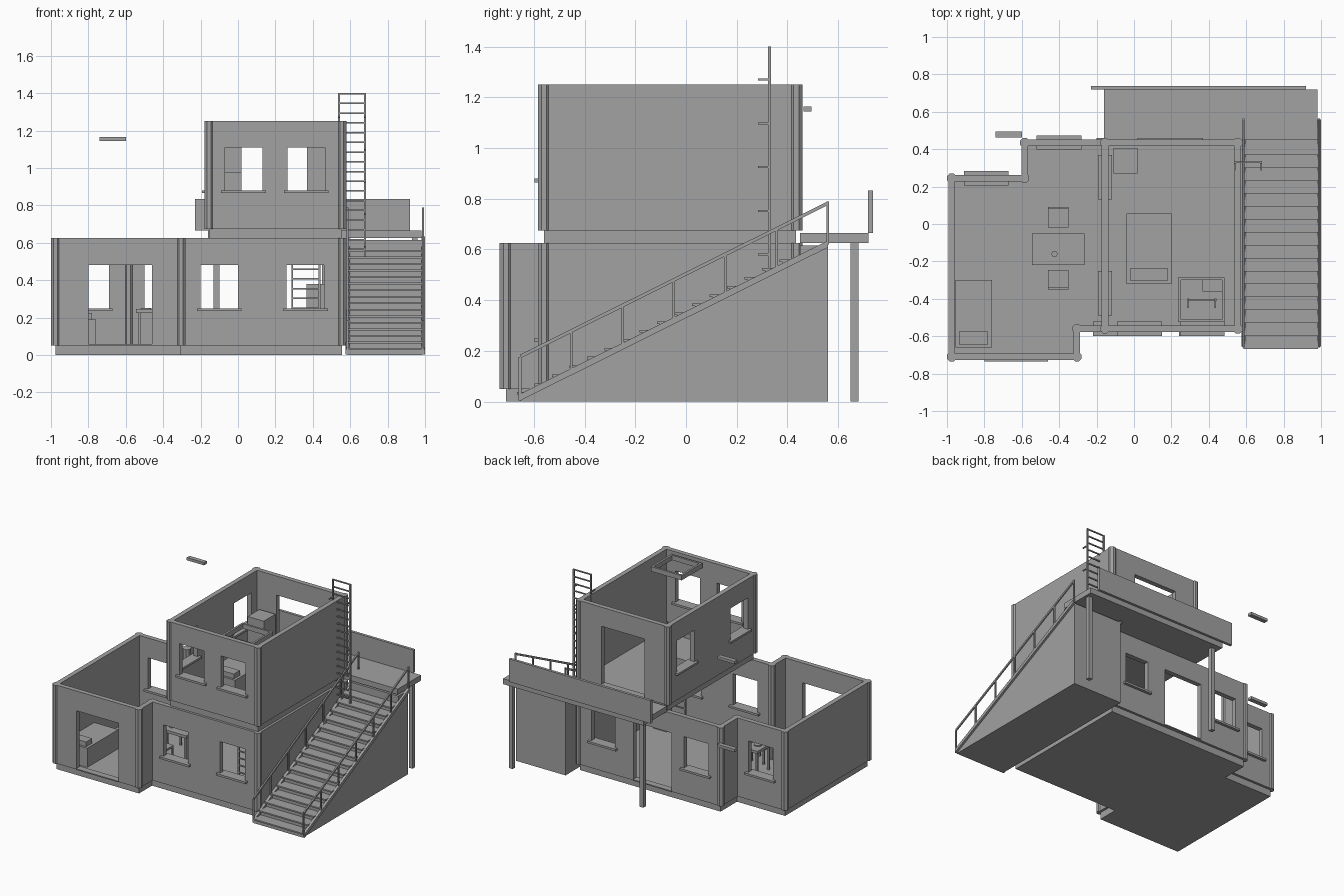
import bpy, bmesh, math
from mathutils import Matrix, Vector

cube = bpy.data.objects.get("Cube")
if cube:
    bpy.data.objects.remove(cube)

mat = bpy.data.materials.new("plain grey")
mat.use_nodes = True
GREY = (0.36, 0.36, 0.36, 1)
mat.diffuse_color = GREY
mat.node_tree.nodes["Principled BSDF"].inputs["Base Color"].default_value = GREY


def finish(name, bm):
    bmesh.ops.recalc_face_normals(bm, faces=bm.faces)
    me = bpy.data.meshes.new(name)
    bm.to_mesh(me)
    bm.free()
    me.materials.append(mat)
    ob = bpy.data.objects.new(name, me)
    bpy.context.collection.objects.link(ob)
    return ob


def add_box(bm, x0, x1, y0, y1, z0, z1):
    size = Matrix.Diagonal((x1 - x0, y1 - y0, z1 - z0, 1))
    mid = Matrix.Translation(((x0 + x1) / 2, (y0 + y1) / 2, (z0 + z1) / 2))
    bmesh.ops.create_cube(bm, size=1, matrix=mid @ size)


def boxes(name, *dims):
    bm = bmesh.new()
    for d in dims:
        add_box(bm, *d)
    return finish(name, bm)


def add_prism(bm, points, move):
    face = bm.faces.new([bm.verts.new(p) for p in points])
    ext = bmesh.ops.extrude_face_region(bm, geom=[face])["geom"]
    verts = [g for g in ext if isinstance(g, bmesh.types.BMVert)]
    bmesh.ops.translate(bm, verts=verts, vec=move)


def add_disc(bm, x, y, z0, z1, r, sides):
    place = Matrix.Translation((x, y, (z0 + z1) / 2)) @ Matrix.Rotation(math.pi / sides, 4, "Z")
    bmesh.ops.create_cone(bm, cap_ends=True, segments=sides, radius1=r, radius2=r,
                          depth=z1 - z0, matrix=place)


HALF = 0.0175  # half wall thickness


def wall(name, axis, at, a, b, z0, z1, openings=()):
    """Straight wall along x or y, with openings (start, end, bottom, top)."""
    bm, trim = bmesh.new(), bmesh.new()

    def piece(mesh, s0, s1, depth, lo, hi):
        across = (at - depth, at + depth)
        span = (s0, s1)
        add_box(mesh, *(span + across if axis == "x" else across + span), lo, hi)

    start = a
    for s0, s1, lo, hi in sorted(openings):
        piece(bm, start, s0, HALF, z0, z1)
        piece(bm, s0, s1, HALF, hi, z1)
        if lo > z0 + 0.01:
            piece(bm, s0, s1, HALF, z0, lo)
            piece(trim, s0 - 0.02, s1 + 0.02, 0.038, lo - 0.015, lo)
        else:
            piece(trim, s0, s1, 0.024, z0, z0 + 0.008)
        start = s1
    piece(bm, start, b, HALF, z0, z1)
    finish(name, bm)
    if openings:
        finish(name + "_sills", trim)
    else:
        trim.free()


def corner_posts(name, corners, z0, z1):
    bm = bmesh.new()
    for x, y in corners:
        add_disc(bm, x, y, z0, z1, 0.027, 8)
    finish(name, bm)


# Ground floor: plinth, walls, corner posts
XL, XM, XB, XR = -0.975, -0.305, -0.585, 0.555
YF, YM, YS, YB = -0.71, -0.56, 0.245, 0.435
plan = [(XL, YF), (XM, YF), (XM, YM), (XR, YM), (XR, YB), (XB, YB), (XB, YS), (XL, YS)]
bm = bmesh.new()
add_prism(bm, [(x, y, 0) for x, y in plan], (0, 0, 0.05))
finish("plinth", bm)

G0, G1, WLO, WHI = 0.05, 0.625, 0.25, 0.48
wall("ground_front_left_wall", "x", YF, XL, XM, G0, G1, [(-0.80, -0.46, G0, WHI)])
wall("ground_front_wall", "x", YM, XM, XR, G0, G1,
     [(-0.20, 0.0, WLO, WHI), (0.26, 0.46, WLO, WHI)])
wall("ground_back_wall", "x", YB, XB, XR, G0, G1,
     [(-0.50, -0.30, WLO, WHI), (-0.20, 0.11, G0, WHI), (0.26, 0.45, WLO, WHI)])
wall("ground_back_left_wall", "x", YS, XL, XB, G0, G1, [(-0.89, -0.69, WLO, WHI)])
wall("ground_left_wall", "y", XL, YF, YS, G0, G1)
wall("ground_right_wall", "y", XR, YM, YB, G0, G1)
wall("ground_front_return", "y", XM, YF, YM, G0, G1)
wall("ground_back_return", "y", XB, YS, YB, G0, G1)
corner_posts("ground_corner_posts", plan, G0, G1)

# Upper floor: slab with hatch opening, walls, corner posts
XU = -0.155
U0, U1, ULO, UHI = 0.675, 1.25, 0.88, 1.11
HX0, HX1, HY0, HY1 = 0.25, 0.47, -0.51, -0.30
boxes("upper_slab",
      (XU, HX0, YM, YB, G1, U0), (HX1, XR, YM, YB, G1, U0),
      (HX0, HX1, YM, HY0, G1, U0), (HX0, HX1, HY1, YB, G1, U0))
wall("upper_front_wall", "x", YM, XU, XR, U0, U1,
     [(-0.07, 0.13, ULO, UHI), (0.265, 0.465, ULO, UHI)])
wall("upper_back_wall", "x", YB, XU, XR, U0, U1, [(0.02, 0.37, U0, UHI)])
wall("upper_left_wall", "y", XU, YM, YB, U0, U1,
     [(-0.47, -0.27, ULO, UHI), (0.15, 0.35, ULO, UHI)])
wall("upper_right_wall", "y", XR, YM, YB, U0, U1)
corner_posts("upper_corner_posts", [(x, y) for x in (XU, XR) for y in (YM, YB)], U0, U1)

# Roof hatch frame
E = 0.015
boxes("hatch_frame",
      (HX0 - E, HX0, HY0 - E, HY1 + E, 1.2, 1.235), (HX1, HX1 + E, HY0 - E, HY1 + E, 1.2, 1.235),
      (HX0, HX1, HY0 - E, HY0, 1.2, 1.235), (HX0, HX1, HY1, HY1 + E, 1.2, 1.235))

# Terrace, parapet and columns
boxes("terrace_slab", (-0.16, 0.98, 0.45, 0.72, 0.625, 0.665))
boxes("terrace_parapet", (-0.23, 0.92, 0.718, 0.738, 0.665, 0.833))
boxes("terrace_columns", *[(x, x + 0.03, 0.65, 0.68, 0, 0.625) for x in (-0.13, 0.93)])

# Outside stairs: solid stepped block
Y0, Y1, RISE, STEPS = -0.655, 0.56, 0.615, 16
TREAD = (0.45 - Y0) / STEPS
SLOPE = RISE / (Y1 - Y0)
profile = [(0.585, Y1, 0), (0.585, Y0, 0)]
for i in range(STEPS):
    z = SLOPE * TREAD * (i + 1)
    profile += [(0.585, Y0 + i * TREAD, z), (0.585, Y0 + (i + 1) * TREAD, z)]
profile += [(0.585, 0.45, RISE), (0.585, Y1, RISE)]
bm = bmesh.new()
add_prism(bm, profile, (0.4, 0, 0))
finish("stair_block", bm)

bm = bmesh.new()
for i in range(STEPS):
    y, z = Y0 + i * TREAD, SLOPE * TREAD * (i + 1)
    add_box(bm, 0.585, 0.985, y - 0.012, y + TREAD, z - 0.008, z + 0.002)
finish("stair_treads", bm)


def add_slope(bm, x, width, low, high):
    pts = [(x, Y0, low), (x, Y1, RISE + low - 0.01), (x, Y1, RISE + high - 0.01), (x, Y0, high)]
    add_prism(bm, pts, (width, 0, 0))


# Stringers and handrails on both sides
for side, x in (("left", 0.98), ("right", 0.575)):
    bm = bmesh.new()
    add_slope(bm, x, 0.02, 0.003, 0.03)
    finish(side + "_stringer", bm)
    bm = bmesh.new()
    add_slope(bm, x + 0.005, 0.01, 0.17, 0.185)
    for i in range(7):
        y = Y0 + (Y1 - Y0) * i / 6
        z = SLOPE * (y - Y0)
        add_box(bm, x + 0.005, x + 0.015, y - 0.005, y + 0.005, z + 0.005, z + 0.175)
    finish(side + "_handrail", bm)


def ladder(name, x0, x1, y, z0, z1, brackets):
    bm = bmesh.new()
    for x in (x0, x1):
        add_box(bm, x - 0.005, x + 0.005, y - 0.006, y + 0.006, z0, z1)
        for z in brackets:
            add_box(bm, x - 0.004, x + 0.004, y - 0.045, y, z - 0.004, z + 0.004)
    z = z0 + 0.045
    while z < z1:
        add_box(bm, x0, x1, y - 0.004, y + 0.004, z - 0.004, z + 0.004)
        z += 0.052
    finish(name, bm)


ladder("roof_ladder", 0.54, 0.68, 0.33, 0.52, 1.4, [0.58 + 0.1725 * i for i in range(5)])
ladder("inner_ladder", 0.29, 0.435, -0.405, 0.05, 0.8, [0.72])

# Wall-mounted ledges at the back
for name, z in (("lower_ledge", 0.5), ("upper_ledge", 1.145)):
    boxes(name, (-0.74, -0.6, 0.463, 0.495, z, z + 0.02))


# Furniture
def bed(name, x0, x1, y0, y1, z):
    boxes(name, (x0, x1, y0, y1, z, z + 0.14))
    boxes(name + "_pillow", (x0 + 0.02, x1 - 0.02, y0 + 0.015, y0 + 0.085, z + 0.14, z + 0.175))


def legs(x0, x1, y0, y1, z0, z1, w=0.015):
    return [(x, x + w, y, y + w, z0, z1) for x in (x0, x1 - w) for y in (y0, y1 - w)]


bed("ground_bed", -0.955, -0.76, -0.66, -0.30, G0)
bed("upper_bed", -0.04, 0.2, -0.32, 0.055, U0)
boxes("dresser", (-0.11, 0.02, 0.27, 0.405, U0, 0.975))
boxes("ground_cabinet", (0.365, 0.47, -0.36, -0.295, G0, 0.38))
boxes("table", (-0.545, -0.265, -0.22, -0.05, 0.225, 0.245),
      *legs(-0.535, -0.275, -0.21, -0.06, G0, 0.225))
for name, y0, y1, back in (("back_chair", -0.02, 0.09, 0.08), ("front_chair", -0.35, -0.245, -0.35)):
    boxes(name, (-0.46, -0.35, y0, y1, 0.15, 0.165), (-0.46, -0.35, back, back + 0.01, 0.165, 0.28),
          *legs(-0.46, -0.35, y0, y1, G0, 0.15, 0.012))
bm = bmesh.new()
for x in (-0.49, -0.32):
    add_disc(bm, x, -0.135, 0.245, 0.252, 0.026, 20)
add_disc(bm, -0.425, -0.16, 0.245, 0.275, 0.016, 16)
finish("tableware", bm)
